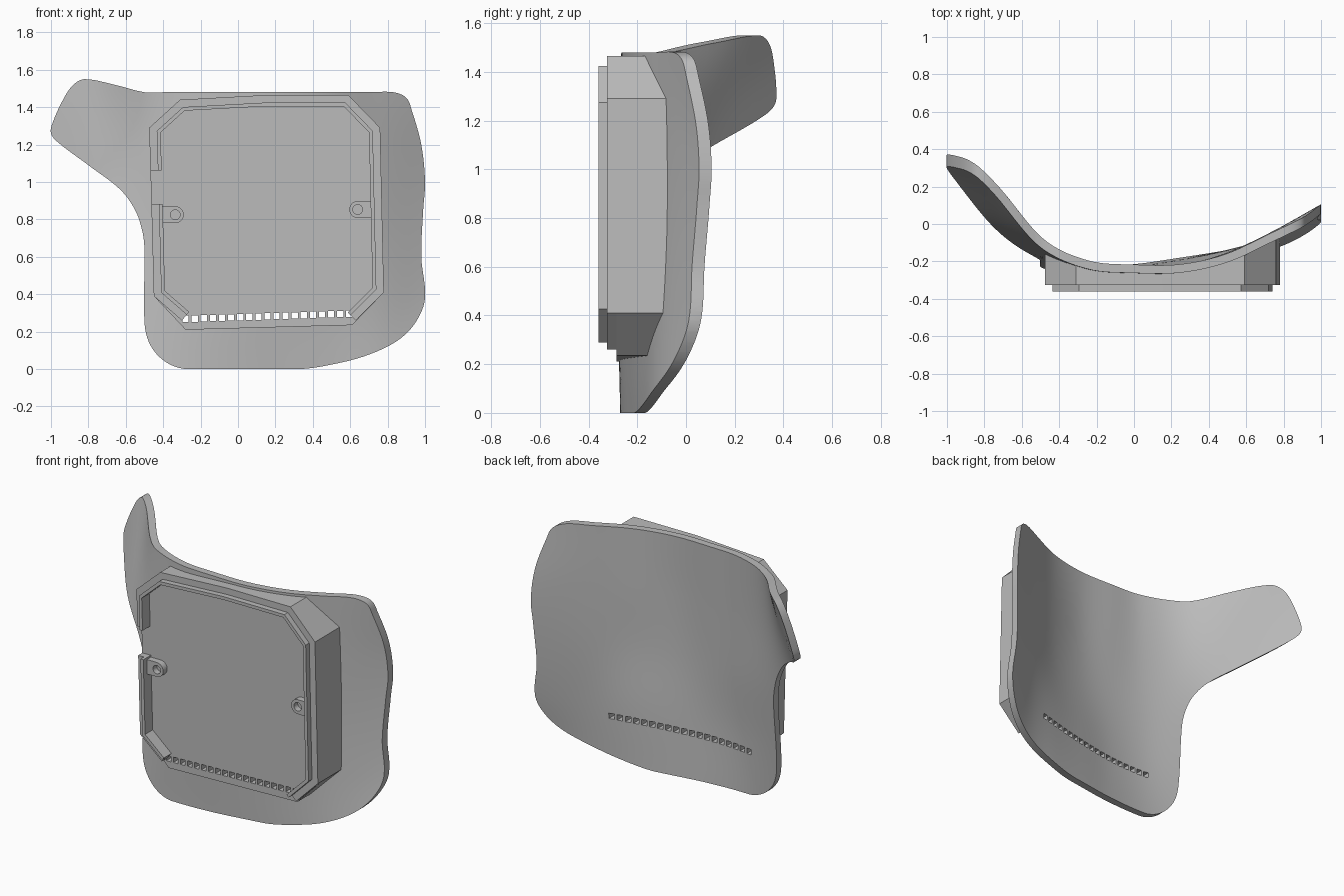
import bpy, bmesh, math
from mathutils import Vector

if "Cube" in bpy.data.objects:
    bpy.data.objects.remove(bpy.data.objects["Cube"], do_unlink=True)

grey = bpy.data.materials.new("plain grey")
grey.use_nodes = True
grey.diffuse_color = (0.5, 0.5, 0.5, 1)
grey.node_tree.nodes["Principled BSDF"].inputs["Base Color"].default_value = (0.5, 0.5, 0.5, 1)

FLOOR, RIM, LIP = -0.285, -0.325, -0.36
STEP_X, STEP_Z = 0.25, 0.37

# Depth of the curved shell's front in hundredths, rows from bottom to top
DEPTH = [
    [-10, -19, -24.5, -27, -26, -22.5, -18.5, -14, -6],
    [-5, -15, -22, -27, -27.5, -24, -18.5, -11, 1],
    [5, -10, -19, -25.5, -27.5, -26, -20, -9, 4.5],
    [24, 0, -16.5, -25, -27, -26.5, -20, -8.5, 5.3],
    [37, 14, -12.5, -24, -26.2, -26, -20.5, -9, 3],
]


def spline(values, t):
    """Smooth curve through evenly spaced values, straight beyond the ends."""
    last = len(values) - 1
    i = max(0, min(last - 1, math.floor(t)))
    u = t - i
    a, b = values[i], values[i + 1]
    if u < 0 or u > 1:
        return a + (b - a) * u
    before = values[i - 1] if i > 0 else 2 * a - b
    after = values[i + 2] if i + 2 <= last else 2 * b - a
    m, n = (b - before) / 2, (after - a) / 2
    return a + u * (m + u * (3 * (b - a) - 2 * m - n + u * (m + n - 2 * (b - a))))


def depth(x, z):
    return spline([spline(row, (x + 1) / STEP_X) for row in DEPTH], z / STEP_Z) / 100


def finish(bm, name):
    bmesh.ops.recalc_face_normals(bm, faces=bm.faces)
    mesh = bpy.data.meshes.new(name)
    bm.to_mesh(mesh)
    bm.free()
    mesh.materials.append(grey)
    obj = bpy.data.objects.new(name, mesh)
    bpy.context.collection.objects.link(obj)
    return obj


def activate(obj):
    bpy.ops.object.select_all(action="DESELECT")
    obj.select_set(True)
    bpy.context.view_layer.objects.active = obj


def apply(obj, kind, **settings):
    activate(obj)
    mod = obj.modifiers.new(kind.title(), kind)
    for key, value in settings.items():
        setattr(mod, key, value)
    bpy.ops.object.modifier_apply(modifier=mod.name)


def boolean(obj, cutter, operation):
    cutter.hide_render = True
    apply(obj, "BOOLEAN", object=cutter, operation=operation, solver="EXACT")


def prism(name, points, front, back):
    """Extrude an outline in the x-z plane from front to back."""
    bm = bmesh.new()
    rings = [[bm.verts.new((x, y, z)) for x, z in points] for y in (front, back)]
    for ring in rings:
        bm.faces.new(ring)
    for i in range(len(points)):
        j = (i + 1) % len(points)
        bm.faces.new((rings[0][i], rings[0][j], rings[1][j], rings[1][i]))
    return finish(bm, name)


def smooth_outline(points, steps=6):
    pts = [Vector(p) for p in points]
    n, out = len(pts), []
    for i in range(n):
        a, b = pts[i], pts[(i + 1) % n]
        size = (b - a).length
        m = (b - pts[i - 1]).normalized() * size
        k = (pts[(i + 2) % n] - a).normalized() * size
        for s in range(steps):
            u = s / steps
            p = a + u * (m + u * (3 * (b - a) - 2 * m - k + u * (m + k - 2 * (b - a))))
            out.append((p.x, max(0, p.y)))
    return out


def offset(points, inset):
    """Mitred offset of an open path toward its right-hand side."""
    pts = [Vector(p) for p in points]
    normals = []
    for a, b in zip(pts, pts[1:]):
        d = (b - a).normalized()
        normals.append(Vector((d.y, -d.x)))
    out = []
    for i, p in enumerate(pts):
        m, n = normals[max(0, i - 1)], normals[min(i, len(normals) - 1)]
        q = p + (m + n) * inset / (1 + m.dot(n))
        out.append((q.x, q.y))
    return out


def strip(name, path, near, far, front, back):
    return prism(name, offset(path, near) + offset(path, far)[::-1], front, back)


# Curved shell: a thickened surface trimmed by its front outline
outline = [
    (-.28, 0), (0, 0), (.33, 0), (.48, .02), (.68, .07), (.85, .15), (.95, .25), (1, .38),
    (.98, .6), (.99, .85), (1, 1), (.98, 1.2), (.93, 1.38), (.9, 1.45), (.83, 1.48),
    (.7, 1.48), (-.4, 1.48), (-.5, 1.48), (-.66, 1.52), (-.82, 1.55), (-.88, 1.52),
    (-.93, 1.45), (-.99, 1.32), (-1, 1.26), (-.96, 1.21), (-.8, 1.09), (-.63, .96),
    (-.55, .85), (-.51, .73), (-.5, .63), (-.5, .25), (-.47, .13), (-.39, .04),
]
bm = bmesh.new()
cols, rows = 60, 44
grid = []
for r in range(rows + 1):
    z = -0.11 + 1.8 * r / rows
    line = []
    for c in range(cols + 1):
        x = -1.13 + 2.27 * c / cols
        line.append(bm.verts.new((x, depth(x, z), z)))
    grid.append(line)
for low, high in zip(grid, grid[1:]):
    for c in range(cols):
        bm.faces.new((low[c], low[c + 1], high[c + 1], high[c]))
shell = finish(bm, "curved_shell")
apply(shell, "SOLIDIFY", thickness=0.045, offset=-1)
trim = prism("shell_trim", smooth_outline(outline), -1, 1)
boolean(shell, trim, "INTERSECT")
bpy.data.objects.remove(trim, do_unlink=True)

# Housing base: flat front, back following the shell
lower_left = [(-.3, .26), (-.45, .39), (-.463, .88)]
upper = [(-.468, 1.06), (-.475, 1.29), (-.31, 1.44), (.15, 1.465), (.59, 1.465),
         (.76, 1.29), (.78, .41), (.63, .26)]
corners = [(-.28, .21)] + lower_left[1:] + upper[:-1] + [(.61, .235)]
border = []
for i, a in enumerate(corners):
    a, b = Vector(a), Vector(corners[(i + 1) % len(corners)])
    count = max(1, round((b - a).length / 0.06))
    border += [a.lerp(b, s / count) for s in range(count)]
bm = bmesh.new()
center = Vector((0.15, 0.83))
rings = [[bm.verts.new((p.x, FLOOR, p.y)) for p in border]]
bm.faces.new(rings[0])
levels = 10
for k in range(levels):
    ring = [center.lerp(p, 1 - k / levels) for p in border]
    rings.append([bm.verts.new((p.x, depth(p.x, p.y) + 0.02, p.y)) for p in ring])
for a, b in zip(rings, rings[1:]):
    for i in range(len(border)):
        j = (i + 1) % len(border)
        bm.faces.new((a[i], a[j], b[j], b[i]))
bm.faces.new(rings[-1])
base = finish(bm, "housing_base")

# Row of vent slots through the base and the shell
bm = bmesh.new()
slots = 19
for i in range(slots):
    t = i / (slots - 1)
    made = bmesh.ops.create_cube(bm, size=1)["verts"]
    bmesh.ops.scale(bm, vec=(.033, 1, .034), verts=made)
    bmesh.ops.translate(bm, vec=(-.28 + .875 * t, 0, .268 + .028 * t), verts=made)
cutter = finish(bm, "slot_cutter")
for part in (shell, base):
    boolean(part, cutter, "DIFFERENCE")
bpy.data.objects.remove(cutter, do_unlink=True)

# Housing walls with a thin raised lip, open at the bottom and on one side
for side, path in (("lower", lower_left), ("main", upper)):
    strip(side + "_wall", path, 0, 0.06, RIM, FLOOR + 0.005)
    strip(side + "_lip", path, 0.04, 0.06, LIP, RIM + 0.005)

# Screw tabs with a round hole
for name, x, z, wall in (("right_screw_tab", -.335, .825, -.43), ("left_screw_tab", .64, .853, .735)):
    turn = 1 if wall < x else -1
    arc = [math.pi * (s / 16 - 0.5) for s in range(17)]
    shape = [(x + turn * .045 * math.cos(a), z + .045 * math.sin(a)) for a in arc]
    tab = prism(name, shape + [(wall, z + .045), (wall, z - .045)], RIM, FLOOR + 0.003)
    circle = [math.tau * s / 24 for s in range(24)]
    hole = prism("hole_cutter", [(x + .026 * math.cos(a), z + .026 * math.sin(a)) for a in circle],
                 RIM - 0.1, FLOOR - 0.002)
    boolean(tab, hole, "DIFFERENCE")
    bpy.data.objects.remove(hole, do_unlink=True)

# Smooth the curved surface, keeping its edges crisp
for part in (shell, base):
    activate(part)
    bpy.ops.object.shade_smooth_by_angle(angle=math.radians(30))
